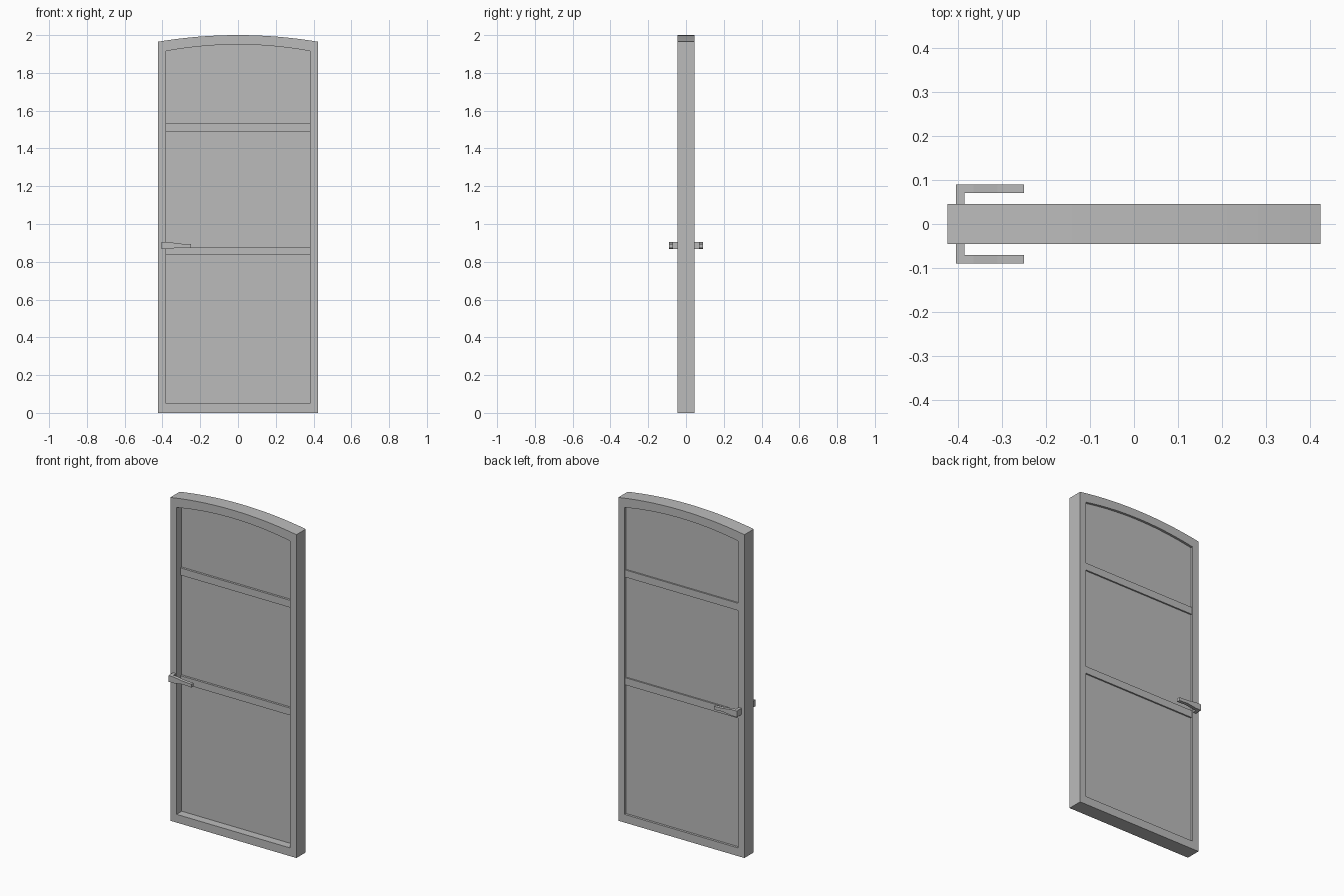
import bpy, bmesh

cube = bpy.data.objects.get("Cube")
if cube:
    bpy.data.objects.remove(cube, do_unlink=True)

grey = bpy.data.materials.new("plain_grey")
grey.use_nodes = True
colour = (0.5, 0.5, 0.5, 1)
grey.diffuse_color = colour
grey.node_tree.nodes["Principled BSDF"].inputs["Base Color"].default_value = colour


def finish(name, bm):
    bmesh.ops.recalc_face_normals(bm, faces=bm.faces)
    mesh = bpy.data.meshes.new(name)
    bm.to_mesh(mesh)
    bm.free()
    mesh.materials.append(grey)
    obj = bpy.data.objects.new(name, mesh)
    bpy.context.collection.objects.link(obj)
    return obj


def prism(name, outline, y0, y1):
    """Extrude an x-z outline between two depths."""
    bm = bmesh.new()
    front = [bm.verts.new((x, y0, z)) for x, z in outline]
    back = [bm.verts.new((x, y1, z)) for x, z in outline]
    n = len(outline)
    bm.faces.new(front)
    bm.faces.new(back[::-1])
    for i in range(n):
        j = (i + 1) % n
        bm.faces.new((front[i], front[j], back[j], back[i]))
    return finish(name, bm)


def box(name, x0, x1, y0, y1, z0, z1):
    return prism(name, [(x0, z0), (x1, z0), (x1, z1), (x0, z1)], y0, y1)


def arched(half, bottom, spring, crown, steps=24):
    """Door outline with a shallow arched head."""
    pts = [(-half, bottom), (half, bottom)]
    for i in range(steps + 1):
        t = 1 - 2 * i / steps
        pts.append((half * t, crown - (crown - spring) * t * t))
    return pts


HALF, DEPTH = 0.424, 0.045
OPENING = 0.382
outer = arched(HALF, 0, 1.965, 2.0)
inner = arched(OPENING, 0.05, 1.915, 1.95)

# Frame: ring between the two arched outlines
bm = bmesh.new()
loops = [[bm.verts.new((x, y, z)) for x, z in line]
         for line, y in ((outer, -DEPTH), (outer, DEPTH), (inner, DEPTH), (inner, -DEPTH))]
for k in range(4):
    a, b = loops[k], loops[(k + 1) % 4]
    for i in range(len(outer)):
        j = (i + 1) % len(outer)
        bm.faces.new((a[i], a[j], b[j], b[i]))
finish("door_frame", bm)

# Panel set towards the back of the frame, with two cross rails
prism("door_panel", inner, 0.005, 0.031)
for name, z0 in (("lower_rail", 0.835), ("upper_rail", 1.49)):
    box(name, -OPENING, OPENING, -0.008, 0.04, z0, z0 + 0.044)

# Handles on both faces: a post and a tapered lever
lever = [(-0.405, 0.867), (-0.365, 0.868), (-0.31, 0.876), (-0.25, 0.873),
         (-0.25, 0.893), (-0.31, 0.896), (-0.365, 0.904), (-0.405, 0.905)]
for side, sign in (("front", -1), ("back", 1)):
    box(side + "_handle_post", -0.405, -0.385, sign * 0.044, sign * 0.071, 0.867, 0.905)
    prism(side + "_handle_lever", lever, sign * 0.07, sign * 0.09)
